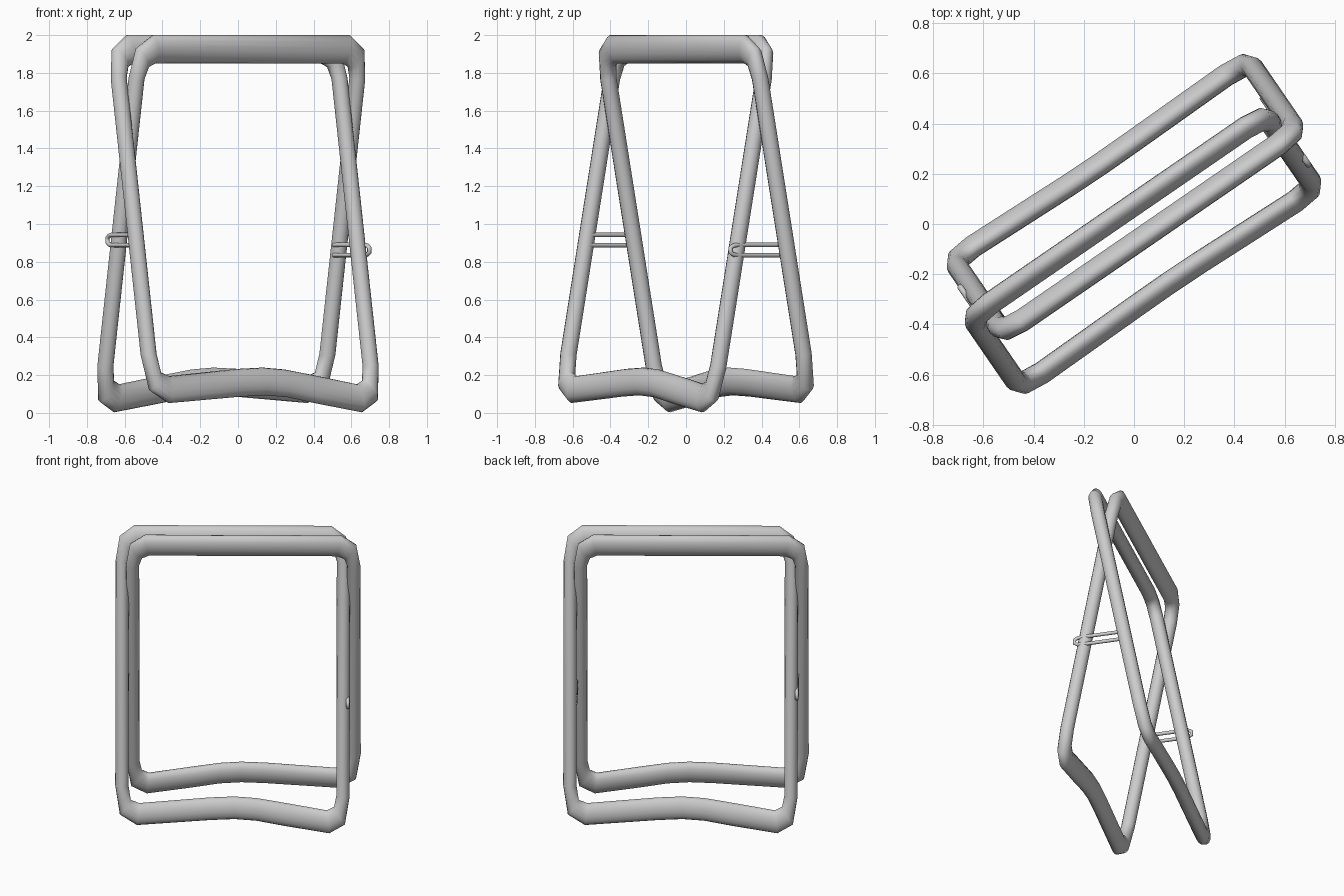
import bpy, bmesh, math
from mathutils import Vector, Matrix

if "Cube" in bpy.data.objects:
    bpy.data.objects.remove(bpy.data.objects["Cube"])

YAW = math.radians(34.5)   # whole stand is turned about z
SIDES = 14
THICK = 0.044              # half thickness of the tubes


def plane_v(z):
    """Depth of the leaning frame plane at height z."""
    return -0.285 + 0.35 * (z - 0.1) / 1.83


def tube_frame(name, rings, turn):
    """Closed tube through rings given as (outer u, outer z, inner u, inner z)."""
    bm = bmesh.new()
    normal = Vector((0, -1.83, 0.35)).normalized()
    loops = []
    for ou, oz, iu, iz in rings:
        o, i = Vector((ou, plane_v(oz), oz)), Vector((iu, plane_v(iz), iz))
        mid, half = (o + i) / 2, (o - i) / 2
        loops.append([bm.verts.new(mid + half * math.cos(a) + normal * THICK * math.sin(a))
                      for a in (2 * math.pi * k / SIDES for k in range(SIDES))])
    for j, a in enumerate(loops):
        b = loops[(j + 1) % len(loops)]
        for k in range(SIDES):
            m = (k + 1) % SIDES
            bm.faces.new((a[k], a[m], b[m], b[k]))
    bmesh.ops.recalc_face_normals(bm, faces=bm.faces[:])
    bm.transform(Matrix.Rotation(YAW + turn, 4, 'Z'))
    me = bpy.data.meshes.new(name)
    bm.to_mesh(me)
    bm.free()
    ob = bpy.data.objects.new(name, me)
    bpy.context.collection.objects.link(ob)
    for p in me.polygons:
        p.use_smooth = True
    return ob


# Frame outline: round legs, taller top and bottom bars, wavy bottom bar
L, R = -0.785, 0.718
rings = [
    # upper left corner to upper right corner
    (L, 1.77, L + .085, 1.77), (L + .026, 1.93, L + .105, 1.83), (L + .12, 2.0, L + .15, 1.85),
    (R - .12, 2.0, R - .15, 1.85), (R - .026, 1.93, R - .105, 1.83), (R, 1.77, R - .085, 1.77),
    # lower right corner
    (R, .24, R - .085, .25), (R - .03, .06, R - .10, .175), (R - .13, .003, R - .145, .152),
    # wave of the bottom bar
    (.30, .05, .30, .20), (.12, .083, .12, .23), (-.02, .093, -.02, .24), (-.18, .086, -.18, .233),
    # lower left corner
    (L + .14, .052, L + .155, .195), (L + .03, .12, L + .10, .215), (L, .31, L + .085, .31),
]
tube_frame("front_frame", rings, 0)
tube_frame("back_frame", rings, math.pi)


def spreader(name, z, tip, u, turn):
    """Thin U-shaped rod joining the two legs on one side."""
    cu = bpy.data.curves.new(name, 'CURVE')
    cu.dimensions = '3D'
    cu.bevel_depth = 0.012
    cu.bevel_resolution = 2
    pts = [(.13, .027), (-.15, .027), (tip + .02, .024), (tip, .012),
           (tip, -.012), (tip + .02, -.024), (-.15, -.027), (.13, -.027)]
    sp = cu.splines.new('POLY')
    sp.points.add(len(pts) - 1)
    rot = Matrix.Rotation(YAW + turn, 4, 'Z')
    for p, (v, dz) in zip(sp.points, pts):
        p.co = (*(rot @ Vector((u, v, z + dz))), 1)
    ob = bpy.data.objects.new(name, cu)
    bpy.context.collection.objects.link(ob)


spreader("right_spreader", 0.862, -0.20, 0.706, 0)
spreader("left_spreader", 0.915, -0.185, 0.712, math.pi)
